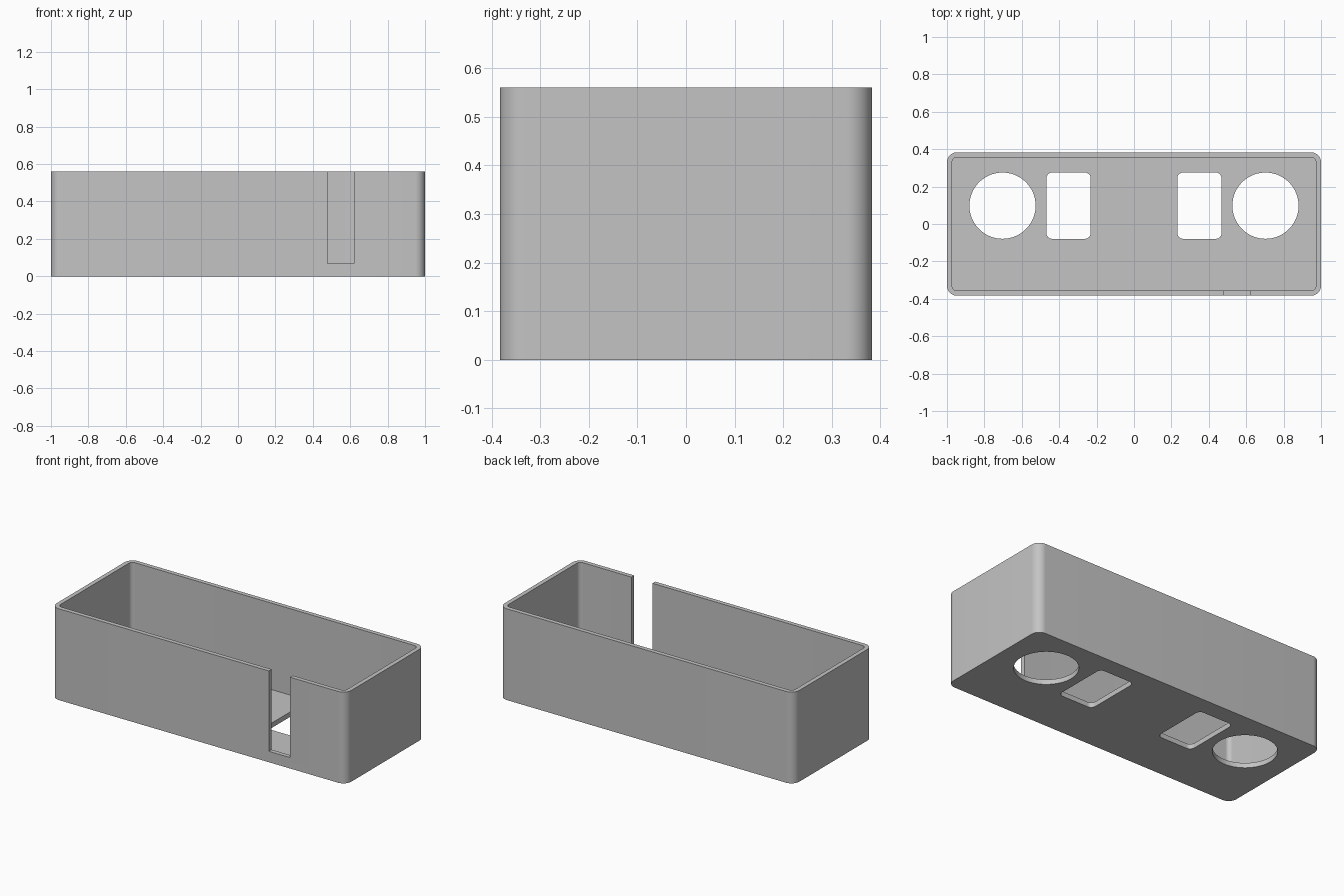
import bpy
import bmesh
import math

cube = bpy.data.objects.get("Cube")
if cube:
    bpy.data.objects.remove(cube, do_unlink=True)

LENGTH, WIDTH, HEIGHT = 2.0, 0.766, 0.56
WALL, FLOOR, RADIUS = 0.027, 0.03, 0.053
SILL = 0.067

grey = bpy.data.materials.new("grey plastic")
grey.use_nodes = True
colour = (0.55, 0.55, 0.55, 1)
grey.diffuse_color = colour
grey.node_tree.nodes["Principled BSDF"].inputs["Base Color"].default_value = colour


def rounded_block(name, centre, size, z0, z1, radius, segments=12):
    """Upright prism with a rounded rectangle (or circle) as its outline."""
    bm = bmesh.new()
    outline = []
    corners = ((1, 1), (-1, 1), (-1, -1), (1, -1))
    for quarter, (sx, sy) in enumerate(corners):
        cx = centre[0] + sx * (size[0] / 2 - radius)
        cy = centre[1] + sy * (size[1] / 2 - radius)
        for i in range(segments + 1):
            a = (quarter + i / segments) * math.pi / 2
            outline.append(bm.verts.new((cx + radius * math.cos(a),
                                         cy + radius * math.sin(a), z0)))
    base = bm.faces.new(outline)
    top = bmesh.ops.extrude_face_region(bm, geom=[base])["geom"]
    bmesh.ops.translate(bm, vec=(0, 0, z1 - z0),
                        verts=[v for v in top if isinstance(v, bmesh.types.BMVert)])
    bmesh.ops.remove_doubles(bm, verts=bm.verts, dist=1e-5)
    bmesh.ops.recalc_face_normals(bm, faces=bm.faces)
    mesh = bpy.data.meshes.new(name)
    bm.to_mesh(mesh)
    bm.free()
    mesh.materials.append(grey)
    obj = bpy.data.objects.new(name, mesh)
    bpy.context.collection.objects.link(obj)
    return obj


# Solid outer body
box = rounded_block("open_box", (0, 0), (LENGTH, WIDTH), 0, HEIGHT, RADIUS)

# Inner cavity
cutters = [rounded_block("cavity_cutter", (0, 0),
                         (LENGTH - 2 * WALL, WIDTH - 2 * WALL),
                         FLOOR, HEIGHT + 0.1, RADIUS - WALL)]

# Round and rectangular floor openings, mirrored left and right
for side in (-1, 1):
    cutters.append(rounded_block("round_hole_cutter", (side * 0.703, 0.098),
                                 (0.354, 0.354), -0.1, 0.2, 0.177, 24))
    cutters.append(rounded_block("window_cutter", (side * 0.35, 0.098),
                                 (0.236, 0.354), -0.1, 0.2, 0.03))

# Slot through the front wall, open at the top
cutters.append(rounded_block("slot_cutter", (0.549, -WIDTH / 2), (0.143, 0.1),
                             SILL, HEIGHT + 0.2, 0.005, 1))

for cutter in cutters:
    cutter.hide_render = True
    mod = box.modifiers.new(cutter.name, "BOOLEAN")
    mod.operation = "DIFFERENCE"
    mod.solver = "EXACT"
    mod.object = cutter

# Bake the cuts and drop the cutters
bpy.context.view_layer.update()
evaluated = box.evaluated_get(bpy.context.evaluated_depsgraph_get())
cut_mesh = bpy.data.meshes.new_from_object(evaluated)
box.modifiers.clear()
box.data = cut_mesh
for cutter in cutters:
    bpy.data.objects.remove(cutter, do_unlink=True)

# Smooth rounded corners, crisp edges
bpy.ops.object.select_all(action="DESELECT")
box.select_set(True)
bpy.context.view_layer.objects.active = box
bpy.ops.object.shade_smooth_by_angle(angle=math.radians(30))
